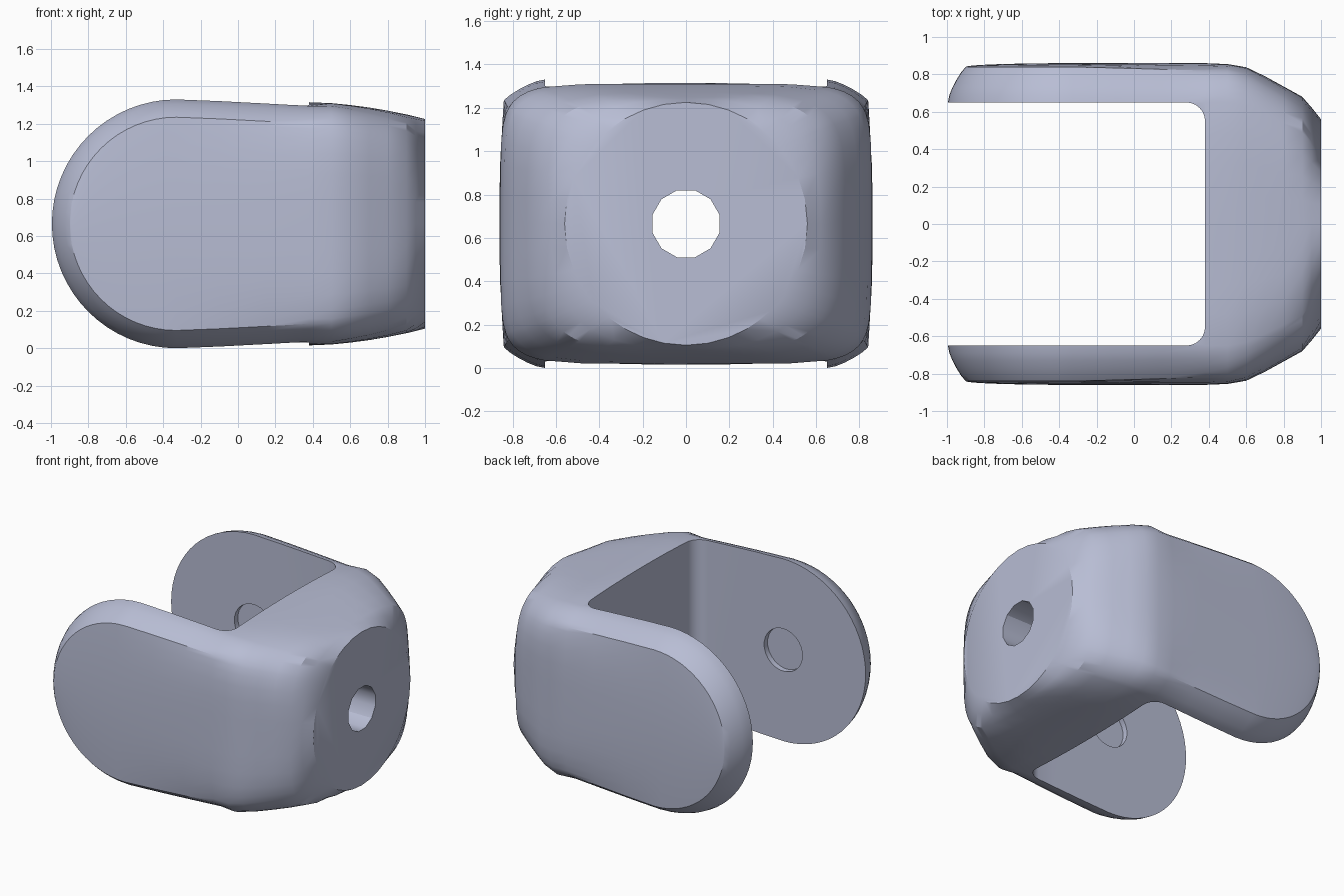
import bpy, bmesh, math
from mathutils import Matrix

if "Cube" in bpy.data.objects:
    bpy.data.objects.remove(bpy.data.objects["Cube"])

CZ = 0.665           # height of the centre line
AX = -0.33           # centre of the rounded arm ends
FILLET = [(0.65, 0.0), (0.69, 0.008), (0.73, 0.024), (0.77, 0.045), (0.81, 0.07), (0.84, 0.095)]
FACE = [0.95, 0.85, 0.7, 0.5, 0.25, 0.0]
CROWN = [0.0, 0.16, 0.32, 0.48]

paint = bpy.data.materials.new("blue_grey")
paint.diffuse_color = (0.48, 0.51, 0.66, 1)
paint.use_nodes = True
paint.node_tree.nodes["Principled BSDF"].inputs["Base Color"].default_value = paint.diffuse_color


def arm_station(r, t=0.0, x=AX, s=0.0):
    """Quarter section of the arms: t sweeps the round end, s blends to the base."""
    q = []
    for y in CROWN:
        rr = r + 0.02 * s * (1 - (y / 0.65) ** 2)
        q.append((x - rr * math.sin(t), y, rr * math.cos(t)))
    for y, d in FILLET:
        y -= 0.02 * s * (y - 0.65) / 0.19
        q.append((x - (r - d) * math.sin(t), y, (r - d) * math.cos(t)))
    ye, re = q[-1][1], r - 0.095
    for f in FACE:
        y = ye + (0.86 - ye) * (1 - f ** (2 + 2 * s)) * math.cos(t)
        q.append((x - re * math.sin(t), y, f * re * math.cos(t)))
    return q


def base_station(x, w, h, n):
    """Quarter section of the base as a superellipse."""
    q = []
    for _, y, z in arm_station(0.63, 0, 0.38, 1):
        a = math.atan2(z / 0.65, y / 0.86)
        c, s = abs(math.cos(a)), abs(math.sin(a))
        k = (c ** n + s ** n) ** (-1 / n)
        q.append((x, w * c * k, h * s * k))
    q[0] = (x, 0, h)
    q[-1] = (x, w, 0)
    return q


def full_ring(q):
    return (q + [(x, y, -z) for x, y, z in reversed(q[:-1])]
            + [(x, -y, -z) for x, y, z in q[1:]]
            + [(x, -y, z) for x, y, z in reversed(q[1:-1])])


def make_object(name, bm):
    bmesh.ops.recalc_face_normals(bm, faces=bm.faces[:])
    me = bpy.data.meshes.new(name)
    bm.to_mesh(me)
    bm.free()
    me.materials.append(paint)
    ob = bpy.data.objects.new(name, me)
    bpy.context.collection.objects.link(ob)
    return ob


# Outer body lofted from the round arm ends to the flat round base face
stations = [arm_station(0.665, math.pi / 2 * (1 - i / 16)) for i in range(17)]
for x, r, s in ((-0.1, 0.656, 0.3), (0.15, 0.643, 0.65), (0.38, 0.63, 1)):
    stations.append(arm_station(r, 0, x, s))
for args in ((0.5, 0.855, 0.645, 7), (0.6, 0.838, 0.635, 6), (0.7, 0.79, 0.622, 5.2),
             (0.8, 0.735, 0.605, 4.6), (0.9, 0.68, 0.585, 4), (0.95, 0.622, 0.573, 2.8),
             (1.0, 0.56, 0.56, 2)):
    stations.append(base_station(*args))
bm = bmesh.new()
rings = [[bm.verts.new((x, y, z + CZ)) for x, y, z in full_ring(q)] for q in stations]
for a, b in zip(rings, rings[1:]):
    for i in range(len(a)):
        j = (i + 1) % len(a)
        bm.faces.new((a[i], a[j], b[j], b[i]))
bm.faces.new(rings[-1])
bmesh.ops.remove_doubles(bm, verts=bm.verts[:], dist=0.0005)
bracket = make_object("bracket", bm)

# Slot between the arms, with rounded inner corners
bm = bmesh.new()
outline = [(-1.3, -0.65)]
for cy, start in ((-0.55, -90), (0.55, 0)):
    for i in range(7):
        a = math.radians(start + 15 * i)
        outline.append((0.28 + 0.1 * math.cos(a), cy + 0.1 * math.sin(a)))
outline.append((-1.3, 0.65))
face = bm.faces.new([bm.verts.new((x, y, -0.5)) for x, y in outline])
new = bmesh.ops.extrude_face_region(bm, geom=[face])["geom"]
bmesh.ops.translate(bm, vec=(0, 0, 2.5), verts=[v for v in new if isinstance(v, bmesh.types.BMVert)])
cutters = [make_object("slot_cutter", bm)]


def cylinder(name, radius, depth, loc, axis, sides):
    b = bmesh.new()
    m = (Matrix.Translation(loc) @ Matrix.Rotation(math.pi / 2, 4, axis)
         @ Matrix.Rotation(math.pi / sides, 4, 'Z'))
    bmesh.ops.create_cone(b, cap_ends=True, segments=sides, radius1=radius,
                          radius2=radius, depth=depth, matrix=m)
    cutters.append(make_object(name, b))


# Bolt hole through the base and shallow pockets inside both arms
cylinder("bolt_hole_cutter", 0.16, 1.2, (0.8, 0, CZ), 'Y', 12)
cylinder("pocket_cutter", 0.155, 1.38, (AX, 0, CZ), 'X', 24)

bpy.context.view_layer.objects.active = bracket
for c in cutters:
    mod = bracket.modifiers.new(c.name, 'BOOLEAN')
    mod.operation = 'DIFFERENCE'
    mod.solver = 'EXACT'
    mod.object = c
    bpy.ops.object.modifier_apply(modifier=mod.name)
    bpy.data.objects.remove(c)

bpy.ops.object.select_all(action='DESELECT')
bracket.select_set(True)
bpy.ops.object.shade_smooth_by_angle(angle=math.radians(30))
